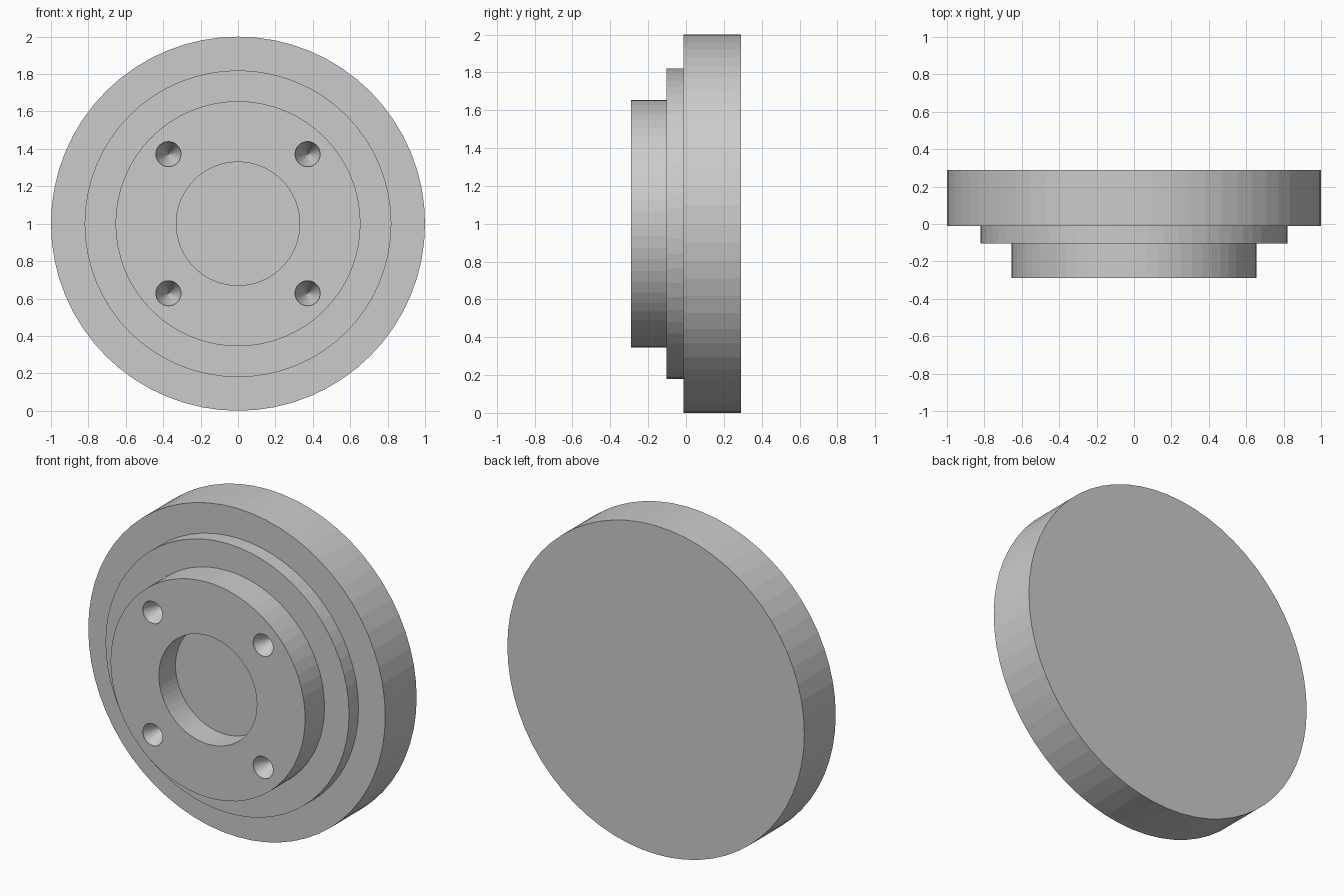
import bpy, bmesh
from math import sin, cos, tau

if "Cube" in bpy.data.objects:
    bpy.data.objects.remove(bpy.data.objects["Cube"])


def lathe(name, profile, sides, x=0, z=1):
    """Turn (radius, y) points around the y direction, closing both ends."""
    bm = bmesh.new()
    rings = []
    for r, y in profile:
        rings.append([bm.verts.new((x + r * sin(tau * i / sides), y,
                                    z + r * cos(tau * i / sides)))
                      for i in range(sides)])
    for a, b in zip(rings, rings[1:]):
        for i in range(sides):
            j = (i + 1) % sides
            bm.faces.new((a[i], a[j], b[j], b[i]))
    bm.faces.new(rings[0])
    bm.faces.new(rings[-1])
    bmesh.ops.remove_doubles(bm, verts=bm.verts, dist=0.0005)
    bmesh.ops.recalc_face_normals(bm, faces=bm.faces)
    mesh = bpy.data.meshes.new(name)
    bm.to_mesh(mesh)
    bm.free()
    obj = bpy.data.objects.new(name, mesh)
    bpy.context.collection.objects.link(obj)
    return obj


# Stepped disc with a blind centre bore in the front
FRONT, BACK = -0.29, 0.29
disc = lathe("stepped_disc", [
    (0.33, -0.13), (0.33, FRONT),
    (0.655, FRONT), (0.655, -0.103),
    (0.82, -0.103), (0.82, -0.012),
    (1.0, -0.012), (1.0, BACK)], 64)

# Four conical blind holes around the bore
HOLE_R, DEPTH, OFFSET = 0.067, 0.15, 0.372
bpy.context.view_layer.objects.active = disc
for sx in (-1, 1):
    for sz in (-1, 1):
        cutter = lathe("hole_cutter", [
            (HOLE_R, FRONT - 0.05), (HOLE_R, FRONT + 0.01),
            (0.002, FRONT + DEPTH)], 32, sx * OFFSET, 1 + sz * OFFSET)
        cutter.hide_render = True
        mod = disc.modifiers.new("bolt_hole", 'BOOLEAN')
        mod.operation = 'DIFFERENCE'
        mod.solver = 'EXACT'
        mod.object = cutter
        bpy.ops.object.modifier_apply(modifier=mod.name)
        bpy.data.objects.remove(cutter)
